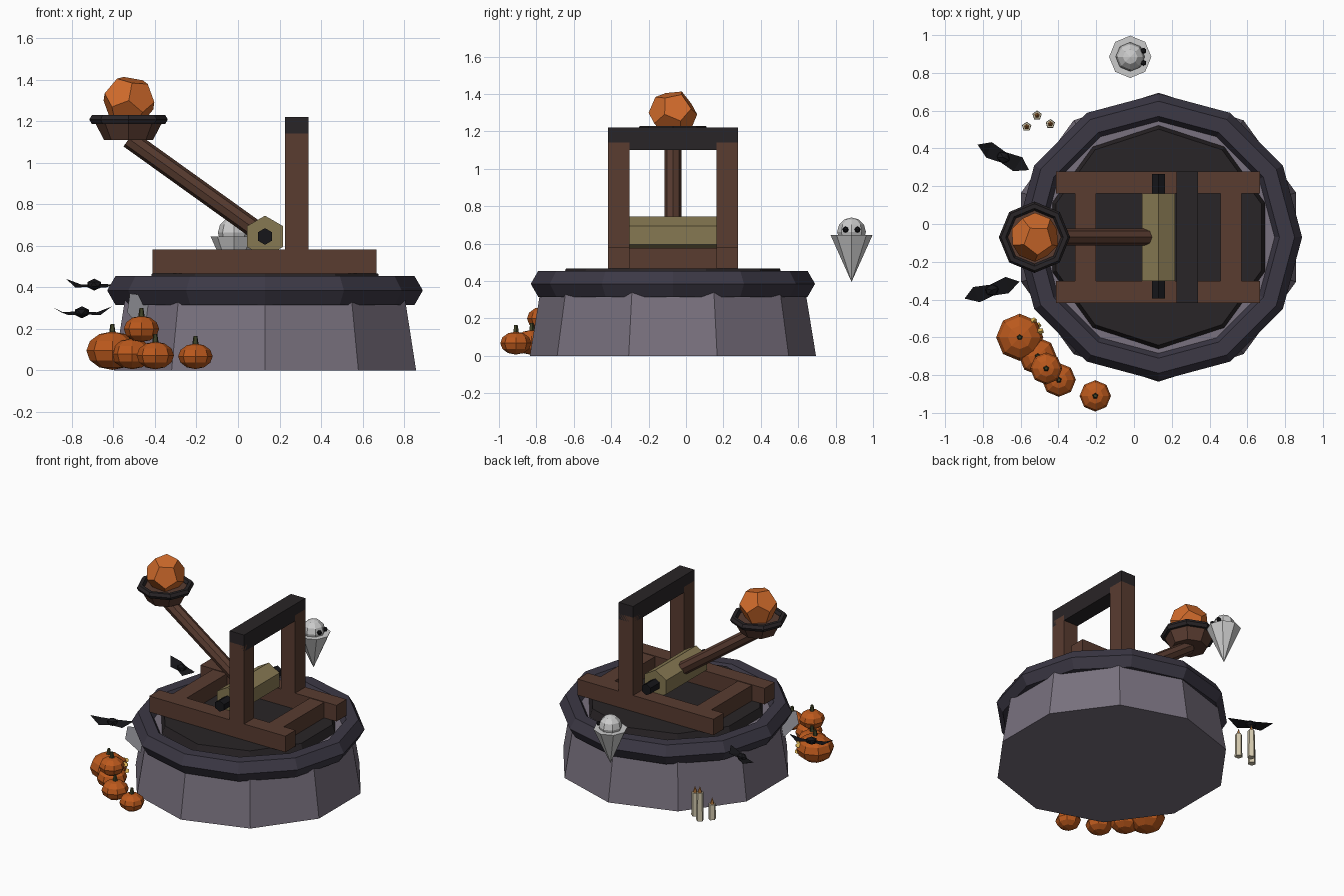
import bpy, bmesh, math
from mathutils import Vector, Euler

if "Cube" in bpy.data.objects:
    bpy.data.objects.remove(bpy.data.objects["Cube"])

CX, CY = 0.13, -0.07          # tower centre
BOWL = (-0.527, CY)           # bowl centre


def material(name, r, g, b):
    m = bpy.data.materials.new(name)
    m.diffuse_color = (r, g, b, 1)
    m.use_nodes = True
    m.node_tree.nodes["Principled BSDF"].inputs["Base Color"].default_value = m.diffuse_color
    return m


STONE = material("stone", .19, .165, .21)
RIM = material("rim_stone", .045, .04, .06)
WOOD = material("wood", .10, .045, .03)
DARK = material("dark_wood", .022, .018, .02)
ROPE = material("rope", .24, .19, .085)
ORANGE = material("orange", .65, .15, .025)
PUMPKIN = material("pumpkin", .5, .1, .012)
STEM = material("stem", .05, .055, .02)
GLOW = material("glow", .8, .5, .1)
WHITE = material("white", .75, .78, .76)
BLACK = material("black", .008, .008, .01)
WAX = material("wax", .65, .58, .42)
FLAME = material("flame", .5, .2, .05)
WEB = material("web", .4, .4, .44)


def finish(name, mat):
    o = bpy.context.object
    o.name = name
    o.data.materials.append(mat)
    return o


def box(name, x, y, z, mat):
    """Box from (min, max) ranges."""
    bpy.ops.mesh.primitive_cube_add(size=1, location=[sum(r) / 2 for r in (x, y, z)])
    o = finish(name, mat)
    o.scale = [r[1] - r[0] for r in (x, y, z)]
    return o


def cone(name, n, a, b, r1, r2, mat):
    """Frustum between two points."""
    a, b = Vector(a), Vector(b)
    d = b - a
    bpy.ops.mesh.primitive_cone_add(vertices=n, radius1=r1, radius2=r2, depth=d.length, location=(a + b) / 2)
    o = finish(name, mat)
    if abs(d.x) + abs(d.y) > 1e-5:
        if abs(d.x) < 1e-5 and abs(d.z) < 1e-5:
            o.rotation_euler = (math.pi / 2, 0, 0)
        else:
            o.rotation_euler = d.to_track_quat('Z', 'Y').to_euler()
    return o


def torus(name, loc, R, r, n, k, mat):
    bpy.ops.mesh.primitive_torus_add(location=loc, major_radius=R, minor_radius=r, major_segments=n, minor_segments=k)
    return finish(name, mat)


def ball(name, loc, r, squash, n, k, mat):
    bpy.ops.mesh.primitive_uv_sphere_add(segments=n, ring_count=k, radius=r, location=loc)
    o = finish(name, mat)
    o.scale.z = squash
    return o


def mesh(name, verts, faces, mat, loc=(0, 0, 0), rot=0):
    me = bpy.data.meshes.new(name)
    me.from_pydata(verts, [], faces)
    me.materials.append(mat)
    o = bpy.data.objects.new(name, me)
    o.location, o.rotation_euler = loc, (0, 0, rot)
    bpy.context.collection.objects.link(o)
    return o


# Tower base
cone("tower_wall", 10, (CX, CY, 0), (CX, CY, .41), .765, .698, STONE)
torus("tower_rim", (CX, CY, .385), .68, .08, 12, 6, RIM)
cone("platform", 10, (CX, CY, .40), (CX, CY, .467), .595, .572, DARK)

# Catapult frame
for i, y in enumerate([(-.417, -.302), (.162, .277)]):
    box(f"side_beam_{i}", (-.412, .668), y, (.467, .582), WOOD)
    box(f"post_{i}", (.226, .34), y, (.50, 1.14), WOOD)
for i, x in enumerate([(-.312, -.2), (.457, .57)]):
    box(f"cross_beam_{i}", x, (-.31, .17), (.467, .578), WOOD)
box("top_bar", (.226, .34), (-.417, .277), (1.10, 1.22), DARK)

# Winding drum and axle
cone("rope_drum", 6, (CX, .162, .645), (CX, -.302, .645), .1, .1, ROPE)
cone("axle", 6, (CX, .265, .645), (CX, -.395, .645), .04, .04, BLACK)

# Throwing arm with bowl
cone("throwing_arm", 8, (.1, CY, .667), (-.525, CY, 1.115), .045, .045, WOOD)
cone("bowl", 8, (*BOWL, 1.11), (*BOWL, 1.205), .118, .168, WOOD)
torus("bowl_rim", (*BOWL, 1.208), .165, .024, 8, 6, DARK)

# Twelve-sided shot: dual of an icosahedron
bm = bmesh.new()
bmesh.ops.create_icosphere(bm, subdivisions=1, radius=1)
centres = [f.calc_center_median().normalized() * .13 for f in bm.faces]
bm.clear()
for c in centres:
    bm.verts.new(c)
bmesh.ops.convex_hull(bm, input=bm.verts[:])
bmesh.ops.dissolve_limit(bm, angle_limit=.05, verts=bm.verts[:], edges=bm.edges[:])
shot = mesh("shot", [], [], ORANGE, (-.525, CY, 1.295))
bm.to_mesh(shot.data)
bm.free()
shot.rotation_euler = (.2, .12, .3)

# Pumpkin pile
for i, (x, y, z, r) in enumerate([(-.605, -.6, .095, .125), (-.51, -.70, .08, .1), (-.398, -.825, .072, .09),
                                  (-.465, -.765, .2, .085), (-.205, -.91, .068, .083)]):
    ball(f"pumpkin_{i}", (x, y, z), r, .74, 8, 6, PUMPKIN)
    top = z + r * .7
    cone(f"pumpkin_stem_{i}", 5, (x, y, top), (x, y, top + .04), .016, .01, STEM)

# Glowing face on the big pumpkin
for i, (ang, z) in enumerate([(50, .125), (16, .125), (33, .065)]):
    d = Vector((math.cos(math.radians(ang)), math.sin(math.radians(ang)), 0))
    p = Vector((-.605, -.6, z))
    cone(f"pumpkin_face_{i}", 3, p + d * .095, p + d * .13, .024, .012, GLOW)

# Floating ghost
gx, gy = -.02, .885
cone("ghost_body", 8, (gx, gy, .395), (gx, gy, .645), 0, .112, WHITE)
ball("ghost_head", (gx, gy, .663), .077, 1, 8, 6, WHITE)
for i, s in enumerate((-1, 1)):
    ball(f"ghost_eye_{i}", (gx + .07, gy + s * .032, .675), .016, 1, 6, 4, BLACK)

# Bats
for i, (x, y, z, rot) in enumerate([(-.692, .353, .413, -.46), (-.752, -.35, .28, .3)]):
    bpy.ops.mesh.primitive_ico_sphere_add(subdivisions=1, radius=.04, location=(x, y, z))
    body = finish(f"bat_body_{i}", BLACK)
    body.scale, body.rotation_euler = (1, .8, .72), (0, 0, rot)
    for s in (-1, 1):
        mesh(f"bat_wing_{i}_{s}", [(.0, .03, .005), (s * .09, .045, .0), (s * .152, 0, .028),
                                   (s * .08, -.042, -.014), (0, -.03, -.01)],
             [(0, 1, 3, 4), (1, 2, 3)], BLACK, (x, y, z), rot)

# Candles
for i, (x, y, h) in enumerate([(-.568, .515, .11), (-.513, .575, .2), (-.443, .53, .165)]):
    cone(f"candle_{i}", 5, (x, y, 0), (x, y, h), .026, .024, WAX)
    cone(f"candle_flame_{i}", 5, (x, y, h), (x, y, h + .045), .014, 0, FLAME)

# Small web hanging from the rim
a = math.radians(214)
web = [(CX + r * math.cos(a), CY + r * math.sin(a), z) for r, z in [(.67, .36), (.785, .37), (.8, .28), (.69, .17)]]
mesh("web", web, [(0, 1, 2, 3)], WEB)
